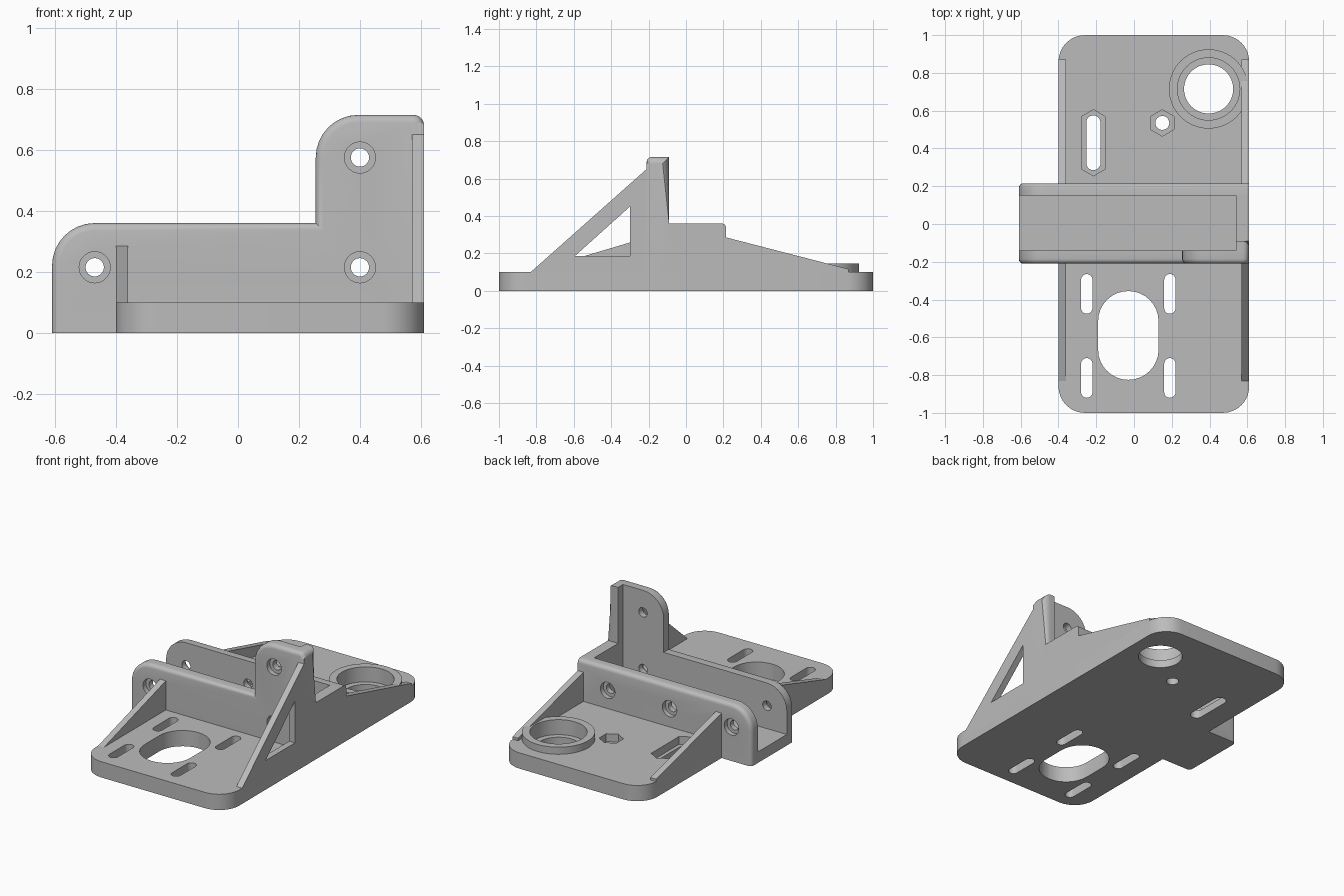
import bpy, bmesh, math
from mathutils import Vector

cube = bpy.data.objects.get("Cube")
if cube:
    bpy.data.objects.remove(cube, do_unlink=True)

grey = bpy.data.materials.new("plain grey")
grey.use_nodes = True
colour = (0.5, 0.5, 0.5, 1)
grey.diffuse_color = colour
grey.node_tree.nodes["Principled BSDF"].inputs["Base Color"].default_value = colour


def outline(*corners, steps=8):
    """Closed outline from (u, v) sharp or (u, v, radius) rounded corners."""
    result = []
    for i, corner in enumerate(corners):
        p = Vector(corner[:2])
        if len(corner) < 3:
            result.append(p)
            continue
        back = (Vector(corners[i - 1][:2]) - p).normalized()
        ahead = (Vector(corners[(i + 1) % len(corners)][:2]) - p).normalized()
        r, half = corner[2], back.angle(ahead) / 2
        centre = p + (back + ahead).normalized() * r / math.sin(half)
        start = p + back * r / math.tan(half) - centre
        end = p + ahead * r / math.tan(half) - centre
        for k in range(steps + 1):
            t = k / steps
            sweep = math.pi - 2 * half
            mix = start * math.sin((1 - t) * sweep) + end * math.sin(t * sweep)
            result.append(centre + mix.normalized() * r)
    return result


def rectangle(u0, u1, v0, v1, r=None):
    extra = () if r is None else (r,)
    return outline(*[(u, v) + extra for u, v in ((u0, v0), (u1, v0), (u1, v1), (u0, v1))])


def slot(u, v, width, length):
    w, h = width / 2, length / 2
    return rectangle(u - w, u + w, v - h, v + h, w * 0.998)


def circle(u, v, r, sides=48):
    return [Vector((u + r * math.sin(math.tau * k / sides),
                    v + r * math.cos(math.tau * k / sides))) for k in range(sides)]


def prism(name, shape, axis, low, high, bevel=0, rule=None):
    """Extrude a flat outline along an axis, rounding the edges picked by rule."""
    place = {"x": lambda p, t: (t, p.x, p.y),
             "y": lambda p, t: (p.x, t, p.y),
             "z": lambda p, t: (p.x, p.y, t)}[axis]
    bm = bmesh.new()
    ends = [[bm.verts.new(place(p, t)) for p in shape] for t in (low, high)]
    for loop in ends:
        bm.faces.new(loop)
    for i in range(len(shape)):
        bm.faces.new((ends[0][i - 1], ends[0][i], ends[1][i], ends[1][i - 1]))
    bmesh.ops.recalc_face_normals(bm, faces=bm.faces)
    if rule:
        edges = [e for e in bm.edges if rule(e.verts[0].co, e.verts[1].co)]
        bmesh.ops.bevel(bm, geom=edges, offset=bevel, segments=4, profile=0.5, affect="EDGES")
    mesh = bpy.data.meshes.new(name)
    bm.to_mesh(mesh)
    bm.free()
    mesh.materials.append(grey)
    obj = bpy.data.objects.new(name, mesh)
    bpy.context.collection.objects.link(obj)
    return obj


def cut(obj, shape, axis, low, high):
    """Remove an extruded outline from a part."""
    cutter = prism("cutter", shape, axis, low, high)
    mod = obj.modifiers.new("cut", "BOOLEAN")
    mod.operation, mod.solver, mod.object = "DIFFERENCE", "EXACT", cutter
    bpy.context.view_layer.objects.active = obj
    bpy.ops.object.modifier_apply(modifier=mod.name)
    bpy.data.objects.remove(cutter, do_unlink=True)


def near(a, b):
    return abs(a - b) < 0.001


LEFT, RIGHT, FRONT, BACK = -0.61, 0.61, -0.21, 0.215
IN_FRONT, IN_BACK, RIM, TOP = -0.14, 0.15, 0.36, 0.715
PLATE, FLOOR, RECESS = 0.1, 0.07, 0.05

# Base plate with its openings
plate = prism("base_plate", rectangle(-0.4, RIGHT, -1, 1, 0.14), "z", 0, PLATE)
cut(plate, rectangle(-0.5, 0.55, IN_FRONT - 0.01, IN_BACK + 0.01), "z", FLOOR, 0.3)
cut(plate, slot(-0.03, -0.59, 0.32, 0.47), "z", -0.1, 0.3)
for x in (-0.25, 0.19):
    for y in (-0.37, -0.815):
        cut(plate, slot(x, y, 0.06, 0.21), "z", -0.1, 0.3)

# Hexagonal nut recesses: one long, one round-hole
cut(plate, slot(-0.215, 0.43, 0.075, 0.29), "z", -0.1, 0.3)
nut_slot = [p + Vector((-0.215, 0.43 + math.copysign(0.105, p.y))) for p in circle(0, 0, 0.07, 6)]
cut(plate, nut_slot, "z", RECESS, 0.3)
cut(plate, circle(0.15, 0.535, 0.037, 24), "z", -0.1, 0.3)
cut(plate, circle(0.15, 0.535, 0.07, 6), "z", RECESS, 0.3)

# Raised bearing collar with a stepped bore
collar = prism("bearing_collar", circle(0.395, 0.715, 0.21, 64), "z", 0.09, 0.145)
cut(collar, circle(0.395, 0.715, 0.165, 64), "z", 0, 0.3)
cut(plate, circle(0.395, 0.715, 0.13, 64), "z", -0.1, 0.3)
cut(plate, circle(0.395, 0.715, 0.165, 64), "z", RECESS, 0.3)

# Channel floor, overhanging the plate on one side
prism("channel_floor", rectangle(LEFT, 0.55, -0.15, 0.16), "z", 0, FLOOR)


# Channel walls, rounded along their outer upper edges
def outer_rim(y):
    return lambda a, b: (near(a.y, y) and near(b.y, y) and a.z + b.z > 0.01
                         and not (near(a.x, RIGHT) and near(b.x, RIGHT)))


front_wall = prism("front_wall", outline(
    (LEFT, 0), (RIGHT, 0), (RIGHT, TOP, 0.035), (0.255, TOP, 0.14),
    (0.255, RIM), (LEFT, RIM, 0.14)), "y", FRONT, IN_FRONT, 0.025, outer_rim(FRONT))
back_wall = prism("back_wall", outline(
    (LEFT, 0), (RIGHT, 0), (RIGHT, RIM), (LEFT, RIM, 0.14)),
    "y", IN_BACK, BACK, 0.025, outer_rim(BACK))

# End wall with the tower flange
prism("end_wall", outline(
    (-0.15, 0), (0.16, 0), (0.16, RIM), (-0.09, RIM), (-0.09, TOP), (-0.15, TOP)),
    "x", 0.54, RIGHT, 0.035,
    lambda a, b: near(a.x, RIGHT) and near(b.x, RIGHT)
    and min(a.z, b.z) > 0.35 and max(a.y, b.y) < -0.08)

# Counterbored screw holes
for wall, face, inward, spots in (
        (front_wall, FRONT, 1, ((-0.47, 0.215), (0.4, 0.215), (0.4, 0.575))),
        (back_wall, BACK, -1, ((-0.47, 0.215), (-0.035, 0.215), (0.4, 0.215)))):
    for x, z in spots:
        cut(wall, circle(x, z, 0.03, 32), "y", face - 0.1, face + 0.1)
        cut(wall, circle(x, z, 0.051, 32), "y", face - inward * 0.1, face + inward * 0.03)

# Side gussets
for side, x in (("left", 0.57), ("right", -0.4)):
    prism(side + "_back_gusset" if x > 0 else "right_back_gusset", outline(
        (0.2, 0.05), (0.87, 0.05), (0.87, 0.116), (0.2, 0.289)), "x", x, x + 0.04)
    peak = 0.66 if x > 0 else 0.288
    gusset = prism(side + "_front_gusset", outline(
        (-0.83, 0.05), (-0.2, 0.05), (-0.2, peak), (-0.83, PLATE)), "x", x, x + 0.04)
    if x > 0:
        cut(gusset, outline((-0.595, 0.185), (-0.3, 0.185), (-0.3, 0.45)), "x", 0.5, 0.7)

# Smooth curved surfaces, keep crisp edges
for obj in bpy.context.collection.objects:
    if obj.type == "MESH" and grey.name in obj.data.materials:
        bpy.ops.object.select_all(action="DESELECT")
        obj.select_set(True)
        bpy.context.view_layer.objects.active = obj
        bpy.ops.object.shade_smooth_by_angle(angle=math.radians(30))
